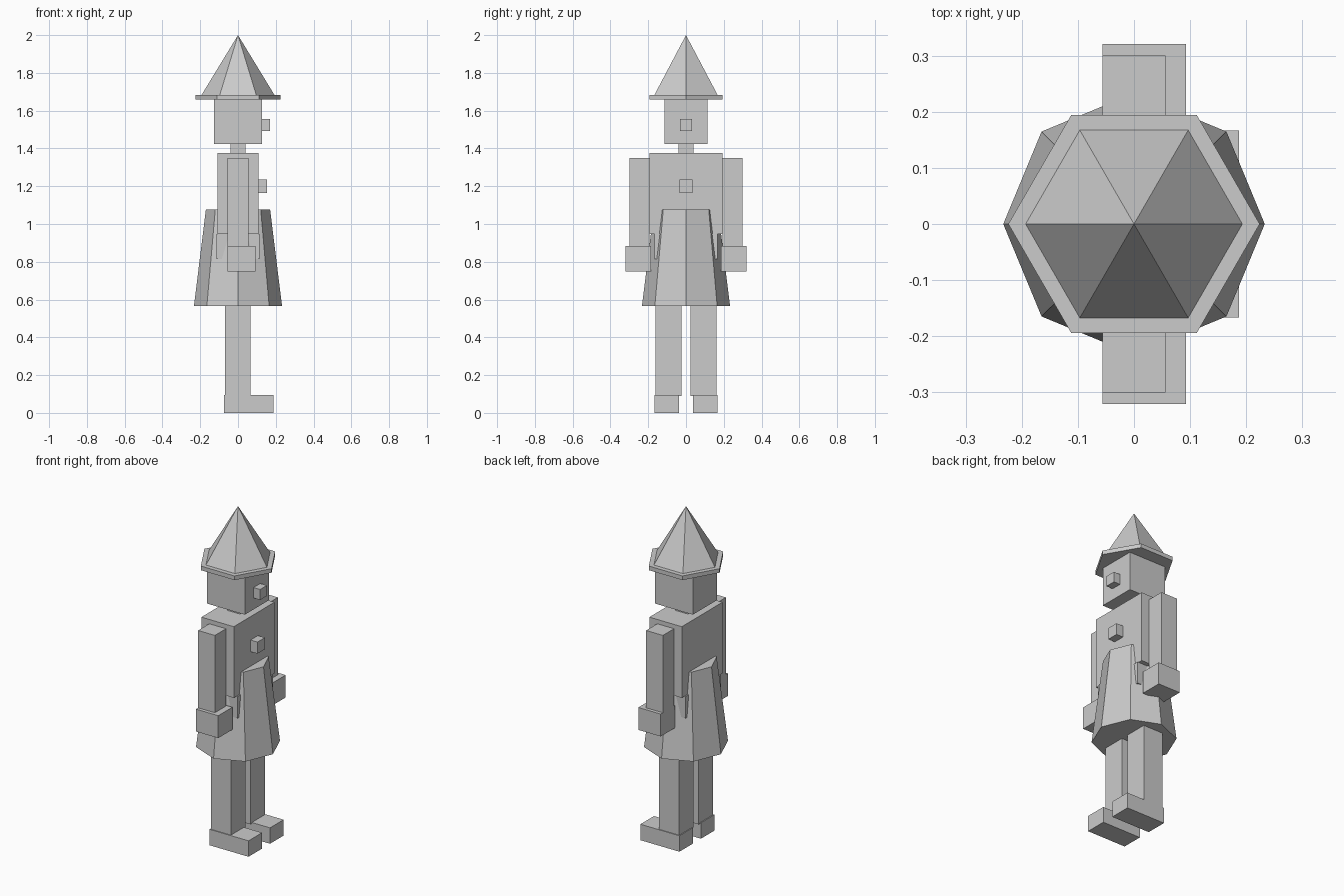
import bpy
import math

if "Cube" in bpy.data.objects:
    bpy.data.objects.remove(bpy.data.objects["Cube"])

grey = bpy.data.materials.new("plain grey")
grey.diffuse_color = (0.6, 0.6, 0.6, 1)
grey.use_nodes = True
grey.node_tree.nodes["Principled BSDF"].inputs["Base Color"].default_value = grey.diffuse_color


def finish(name):
    ob = bpy.context.object
    ob.name = name
    ob.data.materials.append(grey)
    return ob


def box(name, x, y, z):
    """Box given by its (min, max) range on each axis."""
    bpy.ops.mesh.primitive_cube_add(
        size=1, location=[(a + b) / 2 for a, b in (x, y, z)])
    ob = finish(name)
    ob.scale = [b - a for a, b in (x, y, z)]
    bpy.ops.object.transform_apply(location=False, rotation=False, scale=True)
    return ob


def pair(name, x, y, z):
    """The same box on both sides of the body."""
    box(name + "_left", x, y, z)
    box(name + "_right", x, (-y[1], -y[0]), z)


def frustum(name, sides, r1, r2, z1, z2):
    """Faceted cone or prism with one corner on the x axis."""
    bpy.ops.mesh.primitive_cone_add(
        vertices=sides, radius1=r1, radius2=r2, depth=z2 - z1,
        location=(0, 0, (z1 + z2) / 2), rotation=(0, 0, math.pi / 2))
    return finish(name)


# Pointed hat and brim
frustum("hat_cone", 6, 0.195, 0, 1.68, 2.0)
frustum("hat_brim", 6, 0.224, 0.224, 1.658, 1.683)

# Head, nose and neck (the figure looks along +x)
box("head", (-0.126, 0.126), (-0.115, 0.115), (1.423, 1.67))
box("nose", (0.12, 0.17), (-0.032, 0.032), (1.492, 1.555))
box("neck", (-0.041, 0.041), (-0.041, 0.041), (1.37, 1.43))

# Torso, chest button and hips
box("torso", (-0.108, 0.108), (-0.194, 0.194), (0.947, 1.376))
box("button", (0.10, 0.154), (-0.035, 0.035), (1.165, 1.235))
box("hips", (-0.115, 0.115), (-0.167, 0.167), (0.815, 0.947))

# Flared skirt
frustum("skirt", 8, 0.233, 0.17, 0.567, 1.077)

# Limbs
pair("arm", (-0.056, 0.056), (0.194, 0.30), (0.86, 1.35))
pair("hand", (-0.056, 0.093), (0.186, 0.321), (0.749, 0.884))
pair("leg", (-0.068, 0.066), (0.024, 0.162), (0.09, 0.82))
pair("foot", (-0.073, 0.187), (0.038, 0.167), (0.0, 0.096))
